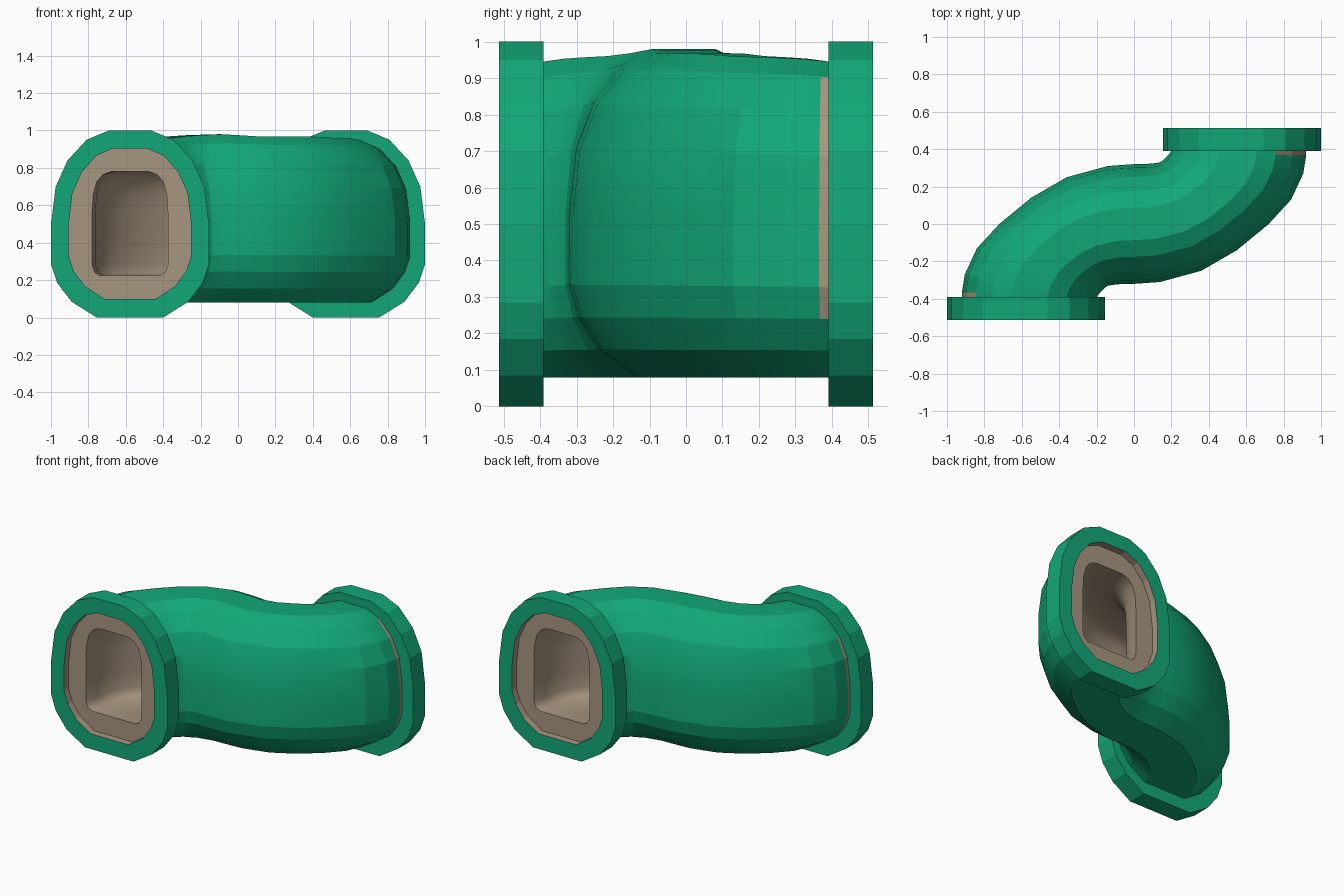
import bpy
import bmesh
from mathutils import Vector

cube = bpy.data.objects.get("Cube")
if cube:
    bpy.data.objects.remove(cube, do_unlink=True)


def material(name, colour):
    mat = bpy.data.materials.new(name)
    mat.use_nodes = True
    mat.diffuse_color = (*colour, 1)
    mat.node_tree.nodes["Principled BSDF"].inputs["Base Color"].default_value = (*colour, 1)
    return mat


GREEN = material("pipe green", (0.006, 0.39, 0.19))
BEIGE = material("lining beige", (0.39, 0.305, 0.215))


def mirrored(half):
    """Complete a right-hand outline, running anticlockwise."""
    return half + [(-u, v) for u, v in reversed(half)]


# Outlines: u spans -1..1 across, v spans 0..1 upward
OUTLINE = mirrored([(0.42, 0), (0.74, 0.085), (0.92, 0.185), (1, 0.285), (1, 0.5),
                    (0.94, 0.7), (0.79, 0.84), (0.55, 0.95), (0.27, 1)])
BORE = mirrored([(0.8, 0), (0.93, 0.03), (1, 0.1), (1, 0.3), (1, 0.6),
                 (0.97, 0.78), (0.88, 0.9), (0.72, 0.97), (0.5, 1)])


def section(outline, left, right, low, high, width=1.0):
    """Place an outline between two plan points and two heights."""
    mid = (Vector(left) + Vector(right)) / 2
    across = (Vector(right) - Vector(left)) / 2 * width
    return [(*(mid + across * u), low + v * (high - low)) for u, v in outline]


def loft(name, rings, rule, flip=False, smooth=None):
    """Skin a series of rings; rule(ring, side) picks the material slot."""
    bm = bmesh.new()
    loops = [[bm.verts.new(p) for p in ring] for ring in rings]
    n = len(rings[0])
    for i in range(len(loops) - 1):
        for j in range(n):
            k = (j + 1) % n
            quad = [loops[i][j], loops[i][k], loops[i + 1][k], loops[i + 1][j]]
            face = bm.faces.new(quad[::-1] if flip else quad)
            face.material_index = rule(i, j)
    mesh = bpy.data.meshes.new(name)
    bm.to_mesh(mesh)
    bm.free()
    mesh.materials.append(GREEN)
    mesh.materials.append(BEIGE)
    obj = bpy.data.objects.new(name, mesh)
    bpy.context.collection.objects.link(obj)
    if smooth:
        bpy.ops.object.select_all(action="DESELECT")
        obj.select_set(True)
        bpy.context.view_layer.objects.active = obj
        bpy.ops.object.shade_smooth_by_angle(angle=smooth)
    return obj


# Plan edges of the first half of the bend; the second half is a half turn
left = [(-0.92, -0.39), (-0.92, -0.365), (-0.905, -0.27), (-0.84, -0.13), (-0.72, 0),
        (-0.55, 0.14), (-0.36, 0.25), (-0.14, 0.31)]
right = [(-0.2, -0.39), (-0.195, -0.385), (-0.185, -0.37), (-0.17, -0.355),
         (-0.155, -0.34), (-0.14, -0.33), (-0.11, -0.325), (-0.06, -0.32)]
tops = [0.945, 0.947, 0.953, 0.957, 0.96, 0.967, 0.975, 0.98]


def turn(points):
    return [(-x, -y) for x, y in reversed(points)]


edge_l = left + [(0, 0.32)] + turn(right)
edge_r = right + [(0, -0.32)] + turn(left)
heights = tops + [0.975] + [min(t, 0.968) for t in reversed(tops)]
last = len(edge_l) - 2
half = len(OUTLINE) // 2


def shell_colour(i, j):
    # Lining shows in a sliver on the outside of each bend, beside the flange
    if i == 0:
        return int(half + 2 <= j <= 2 * half - 3)
    return int(i == last and 2 <= j <= half - 3)


loft("pipe_shell",
     [section(OUTLINE, l, r, 0.08, h) for l, r, h in zip(edge_l, edge_r, heights)],
     shell_colour, flip=True, smooth=0.26)

# Bore, running straight through each flange and along the bend
mouth = section(BORE, (-0.78, -0.465), (-0.375, -0.465), 0.225, 0.78)
bore = [section(BORE, l, r, 0.225, 0.78, 0.56) for l, r in zip(edge_l, edge_r)]
exit_ring = section(BORE, (0.375, 0.465), (0.78, 0.465), 0.225, 0.78)
loft("pipe_bore", [mouth] + bore + [exit_ring], lambda i, j: 1, smooth=0.9)


# End flanges with a recessed lining plate
def flange_ring(outline, x0, x1, y, low, high):
    return section(outline, (x0, y), (x1, y), low, high)


flange = [
    flange_ring(OUTLINE, -0.91, -0.21, -0.39, 0.09, 0.935),
    flange_ring(OUTLINE, -1, -0.155, -0.39, 0, 1),
    flange_ring(OUTLINE, -1, -0.155, -0.512, 0, 1),
    flange_ring(OUTLINE, -0.905, -0.25, -0.512, 0.1, 0.905),
    flange_ring(OUTLINE, -0.905, -0.25, -0.465, 0.1, 0.905),
    mouth,
]
for name, sign in (("front_flange", 1), ("back_flange", -1)):
    loft(name, [[(sign * x, sign * y, z) for x, y, z in ring] for ring in flange],
         lambda i, j: int(i >= 3))
